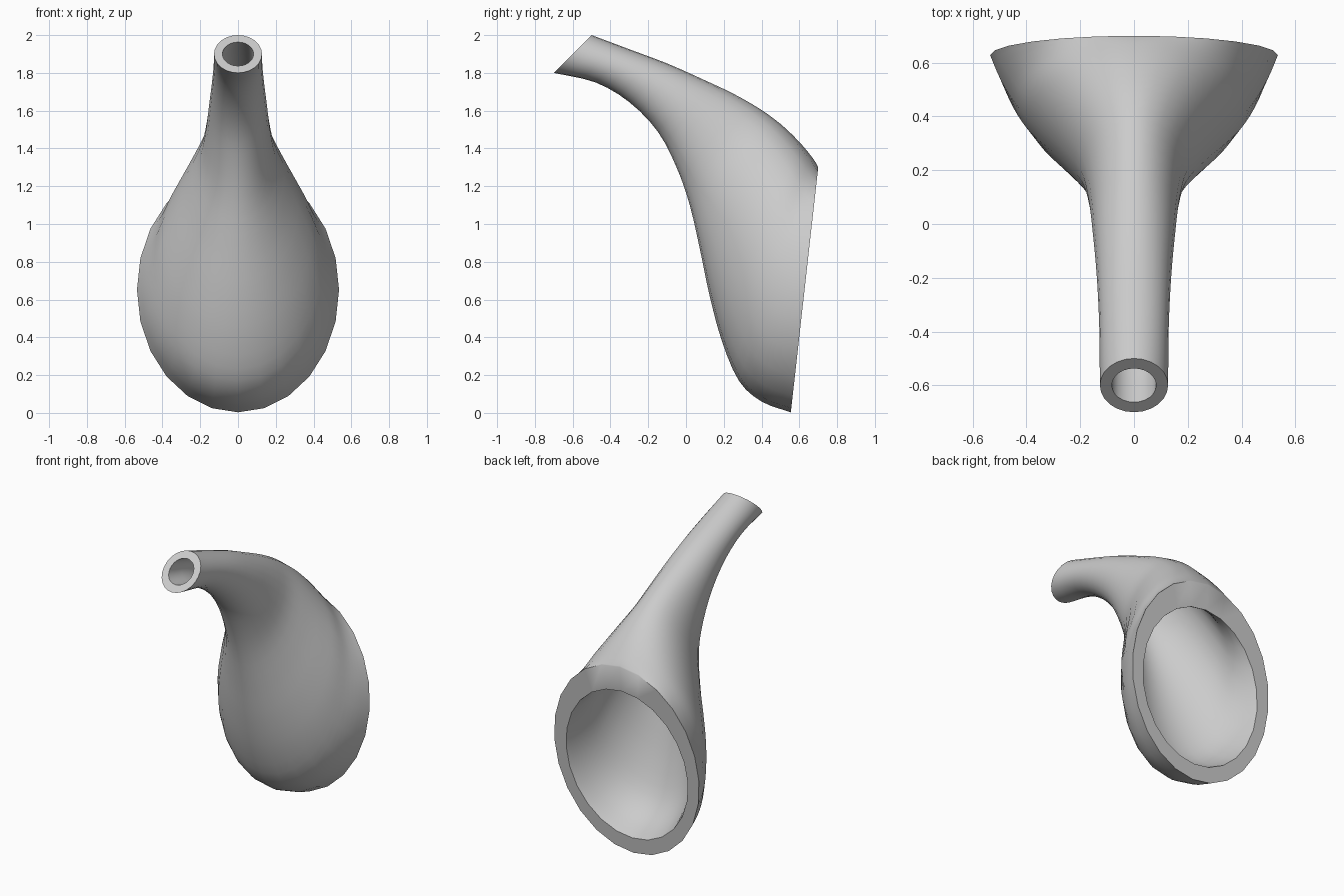
import bpy
import bmesh
from math import cos, sin, pi, radians
from mathutils import Vector

cube = bpy.data.objects.get("Cube")
if cube:
    bpy.data.objects.remove(cube)

SIDES = 24
STEPS = 3

# Oval sections from neck to mouth: top (y, z), bottom (y, z), half width
SECTIONS = [
    (-.50, 2.0, -.70, 1.80, .127),
    (-.30, 1.925, -.48, 1.75, .129),
    (-.10, 1.85, -.30, 1.645, .138),
    (.08, 1.77, -.15, 1.49, .153),
    (.25, 1.69, -.05, 1.30, .17),
    (.39, 1.61, .02, 1.10, .20),
    (.50, 1.53, .075, .86, .27),
    (.58, 1.455, .125, .62, .345),
    (.63, 1.40, .19, .38, .41),
    (.67, 1.35, .28, .17, .46),
    (.69, 1.32, .40, .06, .50),
    (.70, 1.30, .555, .003, .535),
]


def spline(rows, steps):
    """Catmull-Rom interpolation through rows of numbers."""
    rows = [Vector(r) for r in rows]
    ext = [rows[0] * 2 - rows[1]] + rows + [rows[-1] * 2 - rows[-2]]
    out = []
    for a, b, c, d in zip(ext, ext[1:], ext[2:], ext[3:]):
        for i in range(steps):
            t = i / steps
            out.append((b * 2 + (c - a) * t + (a * 2 - b * 5 + c * 4 - d) * t ** 2
                        + (b * 3 - a - c * 3 + d) * t ** 3) / 2)
    return out + [rows[-1]]


def add_ring(bm, row, scale_long=1, scale_wide=1, shift=0):
    ty, tz, by, bz, w = row
    top, low = Vector((0, ty, tz)), Vector((0, by, bz))
    half = (top - low) / 2
    mid = (top + low) / 2 - half * shift
    return [bm.verts.new(mid + half * scale_long * cos(a) + Vector((w * scale_wide * sin(a), 0, 0)))
            for a in (2 * pi * i / SIDES for i in range(SIDES))]


def bridge(bm, r1, r2):
    for i in range(SIDES):
        j = (i + 1) % SIDES
        bm.faces.new((r1[i], r1[j], r2[j], r2[i]))


# Outer skin, then the bore back to the neck, closed into one loop of rings
bm = bmesh.new()
rows = spline(SECTIONS, STEPS)
last = len(rows) - 1
rings = [add_ring(bm, row) for row in rows]
for k in range(last, -1, -1):
    t = k / last
    rings.append(add_ring(bm, rows[k], .63 + .16 * t, .65 + .19 * t, .05 * t))
for r1, r2 in zip(rings, rings[1:] + rings[:1]):
    bridge(bm, r1, r2)
bmesh.ops.recalc_face_normals(bm, faces=bm.faces)
mesh = bpy.data.meshes.new("horn_body")
bm.to_mesh(mesh)
bm.free()

# Plain grey finish
grey = bpy.data.materials.new("light_grey")
grey.use_nodes = True
colour = (.6, .6, .6, 1)
grey.diffuse_color = colour
grey.node_tree.nodes["Principled BSDF"].inputs["Base Color"].default_value = colour
mesh.materials.append(grey)

body = bpy.data.objects.new("horn_body", mesh)
bpy.context.collection.objects.link(body)
bpy.context.view_layer.objects.active = body
body.select_set(True)
bpy.ops.object.shade_smooth_by_angle(angle=radians(40))
